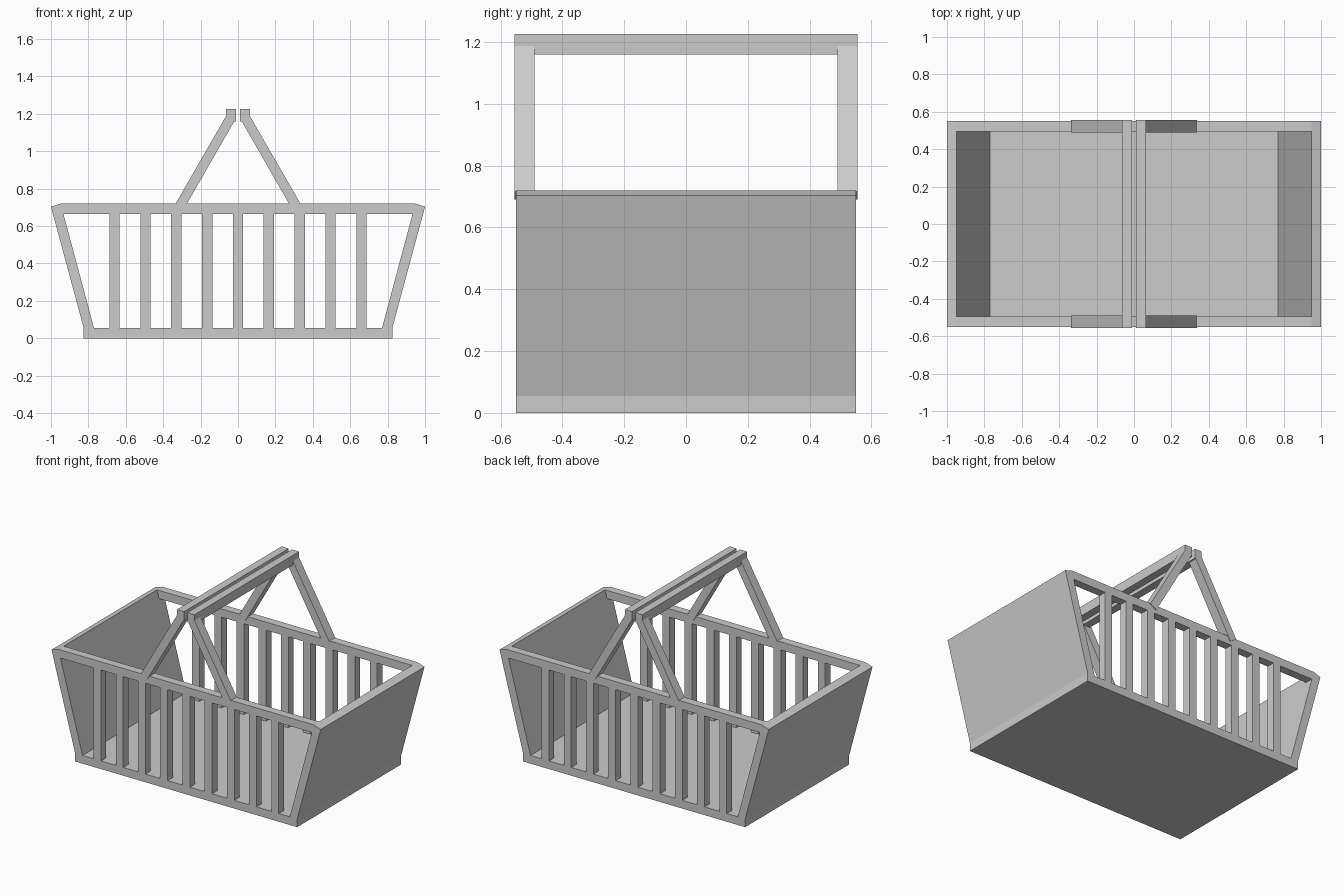
import bpy
import bmesh

cube = bpy.data.objects.get("Cube")
if cube:
    bpy.data.objects.remove(cube, do_unlink=True)

grey = bpy.data.materials.new("light_grey")
grey.use_nodes = True
grey.diffuse_color = (0.6, 0.6, 0.6, 1)
grey.node_tree.nodes["Principled BSDF"].inputs["Base Color"].default_value = (0.6, 0.6, 0.6, 1)


def prism(name, profile, y0, y1):
    """Extrude an x-z outline from y0 to y1."""
    bm = bmesh.new()
    face = bm.faces.new([bm.verts.new((x, y0, z)) for x, z in profile])
    new = bmesh.ops.extrude_face_region(bm, geom=[face])["geom"]
    moved = [v for v in new if isinstance(v, bmesh.types.BMVert)]
    bmesh.ops.translate(bm, verts=moved, vec=(0, y1 - y0, 0))
    bmesh.ops.recalc_face_normals(bm, faces=bm.faces)
    mesh = bpy.data.meshes.new(name)
    bm.to_mesh(mesh)
    bm.free()
    mesh.materials.append(grey)
    obj = bpy.data.objects.new(name, mesh)
    bpy.context.collection.objects.link(obj)
    return obj


def box(name, x0, x1, y0, y1, z0, z1):
    return prism(name, [(x0, z0), (x1, z0), (x1, z1), (x0, z1)], y0, y1)


DEPTH = 0.55      # half depth of the basket
INNER = 0.495     # inside face of the long sides
HANDLE = 0.555    # half depth of the handles
BAR = 0.055       # thickness of all the bars
FLOOR, RAIL, TOP = 0.055, 0.665, 0.72

# Floor slab
box("floor", -0.825, 0.825, -DEPTH, DEPTH, 0, FLOOR)

# Sloping solid end walls, handle arms and grips, mirrored left and right
wall = [(0.77, FLOOR), (0.825, FLOOR), (1.0, 0.703), (0.948, TOP)]
arm = [(0.336, 0.716), (0.065, 1.186), (0.02, 1.16), (0.29, 0.69)]
for side, s in (("left", 1), ("right", -1)):
    prism(side + "_end_wall", [(s * x, z) for x, z in wall], -DEPTH, DEPTH)
    box(side + "_handle_grip", s * 0.012, s * 0.065, -HANDLE, HANDLE, 1.16, 1.225)
    for end, e in (("front", -1), ("back", 1)):
        prism(f"{side}_{end}_handle_arm", [(s * x, z) for x, z in arm], e * 0.49, e * HANDLE)

# Long sides: top rail and evenly spaced upright slats
for end, e in (("front", -1), ("back", 1)):
    box(end + "_rail", -0.948, 0.948, e * INNER, e * DEPTH, RAIL, TOP)
    for i in range(-4, 5):
        x = i * 0.165
        box(f"{end}_slat_{i + 5}", x - BAR / 2, x + BAR / 2, e * INNER, e * DEPTH, FLOOR, RAIL)
